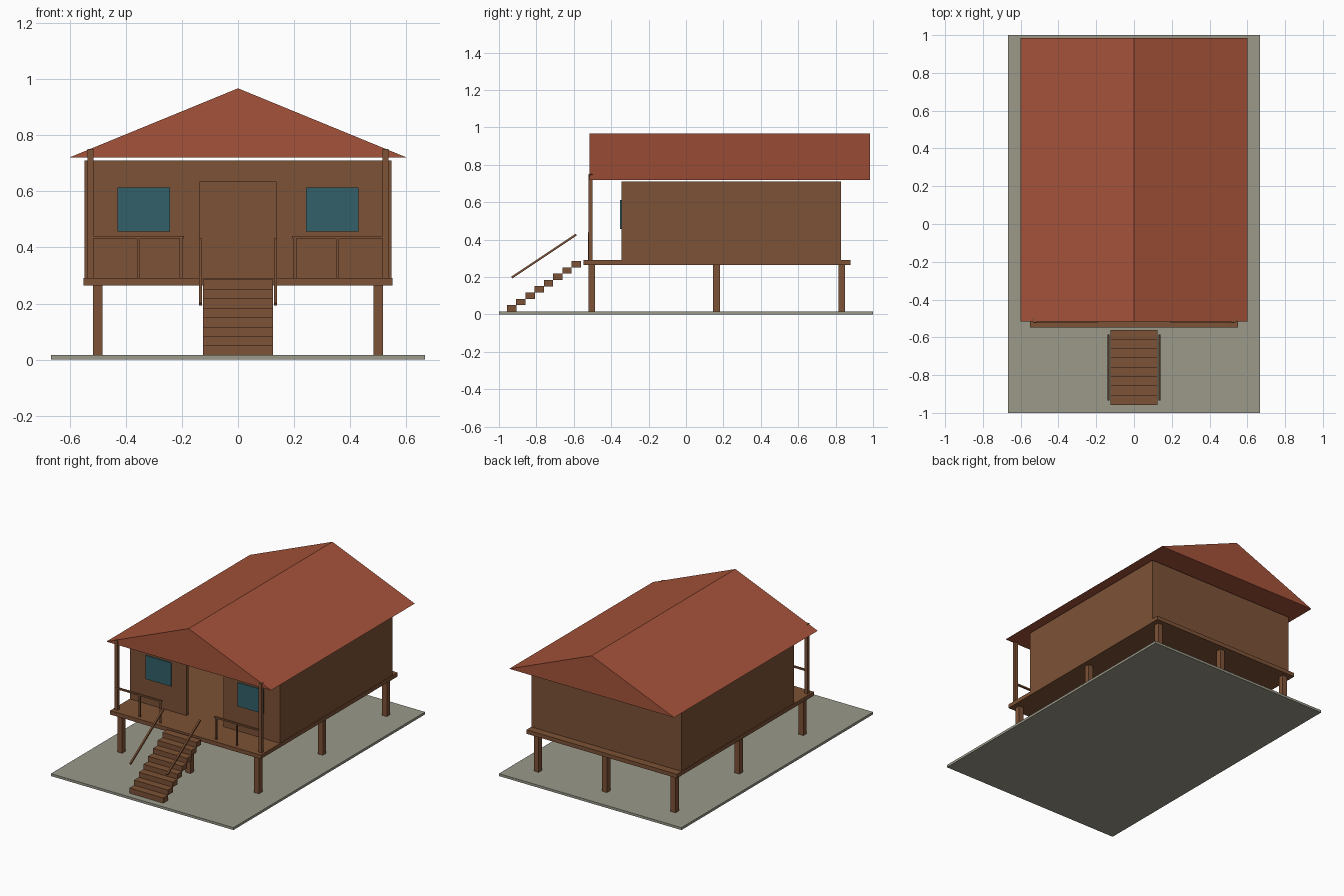
import bpy, bmesh, math
from mathutils import Matrix, Vector

if "Cube" in bpy.data.objects:
    bpy.data.objects.remove(bpy.data.objects["Cube"])


def material(name, color):
    m = bpy.data.materials.new(name)
    m.diffuse_color = (*color, 1)
    m.use_nodes = True
    m.node_tree.nodes["Principled BSDF"].inputs["Base Color"].default_value = m.diffuse_color
    return m


WOOD = material("brown wood", (0.205, 0.084, 0.037))
ROOF = material("red roof", (0.376, 0.086, 0.042))
SLAB = material("grey ground", (0.328, 0.319, 0.254))
GLASS = material("teal glass", (0.032, 0.117, 0.141))


def finish(name, bm, mat):
    bmesh.ops.recalc_face_normals(bm, faces=bm.faces)
    me = bpy.data.meshes.new(name)
    bm.to_mesh(me)
    bm.free()
    me.materials.append(mat)
    ob = bpy.data.objects.new(name, me)
    bpy.context.collection.objects.link(ob)
    return ob


def boxes(name, mat, spans):
    """One object made of boxes, each given as (x0, x1, y0, y1, z0, z1)."""
    bm = bmesh.new()
    for x0, x1, y0, y1, z0, z1 in spans:
        mid = Matrix.Translation(((x0 + x1) / 2, (y0 + y1) / 2, (z0 + z1) / 2))
        size = Matrix.Diagonal((x1 - x0, y1 - y0, z1 - z0, 1))
        bmesh.ops.create_cube(bm, size=1, matrix=mid @ size)
    return finish(name, bm, mat)


def beam(name, mat, a, b, width):
    """Square bar running from point a to point b."""
    a, b = Vector(a), Vector(b)
    d = b - a
    bm = bmesh.new()
    tilt = Matrix.Rotation(math.atan2(d.z, d.y), 4, 'X')
    bmesh.ops.create_cube(bm, size=1, matrix=Matrix.Translation((a + b) / 2) @ tilt
                          @ Matrix.Diagonal((width, d.length, width, 1)))
    return finish(name, bm, mat)


# Ground slab and raised floor
boxes("ground_slab", SLAB, [(-0.667, 0.667, -1, 1, 0, 0.016)])
boxes("deck", WOOD, [(-0.55, 0.55, -0.548, 0.88, 0.265, 0.291)])

# Three by three grid of stilts
boxes("stilts", WOOD, [(x - 0.0175, x + 0.0175, y - 0.0175, y + 0.0175, 0.016, 0.265)
                       for x in (-0.5, 0, 0.5) for y in (-0.503, 0.163, 0.832)])

# Hollow house with an open doorway in the front wall
W, F, B, T = 0.547, -0.345, 0.83, 0.02
LOW, TOP = 0.291, 0.71
boxes("side_walls", WOOD, [(-W, -W + T, F, B, LOW, TOP), (W - T, W, F, B, LOW, TOP)])
boxes("back_wall", WOOD, [(-W + T, W - T, B - T, B, LOW, TOP)])
boxes("front_wall", WOOD, [(-W + T, -0.135, F, F + T, LOW, TOP),
                           (0.135, W - T, F, F + T, LOW, TOP),
                           (-0.135, 0.135, F, F + T, 0.635, TOP)])

# Window panes
boxes("windows", GLASS, [(-0.43, -0.243, F - 0.007, F, 0.457, 0.613),
                         (0.243, 0.43, F - 0.007, F, 0.457, 0.613)])

# Gable roof, a closed triangular prism
bm = bmesh.new()
ends = [[bm.verts.new((x, y, z)) for x, z in ((-0.602, 0.72), (0.602, 0.72), (0, 0.967))]
        for y in (-0.515, 0.985)]
bm.faces.new(ends[0])
bm.faces.new(ends[1])
for i in range(3):
    j = (i + 1) % 3
    bm.faces.new((ends[0][i], ends[0][j], ends[1][j], ends[1][i]))
finish("roof", bm, ROOF)

# Porch posts, railings and stair handrails on both sides
for side, s in (("left", -1), ("right", 1)):
    def bar(a, b, y0, y1, z0, z1):
        return (min(s * a, s * b), max(s * a, s * b), y0, y1, z0, z1)
    boxes(side + "_porch_post", WOOD, [bar(0.515, 0.537, -0.521, -0.5, 0.291, 0.75)])
    boxes(side + "_railing", WOOD,
          [bar(0.193, 0.53, -0.524, -0.512, 0.431, 0.441)]
          + [bar(x - 0.005, x + 0.005, -0.523, -0.513, 0.291, 0.431) for x in (0.203, 0.355)])
    beam(side + "_handrail", WOOD, (s * 0.134, -0.932, 0.197), (s * 0.134, -0.587, 0.427), 0.011)

# Stair treads
boxes("stairs", WOOD, [(-0.124, 0.124, -0.957 + 0.0493 * i, -0.907 + 0.0493 * i,
                        0.016 + 0.0336 * i, 0.05 + 0.0336 * i) for i in range(8)])
